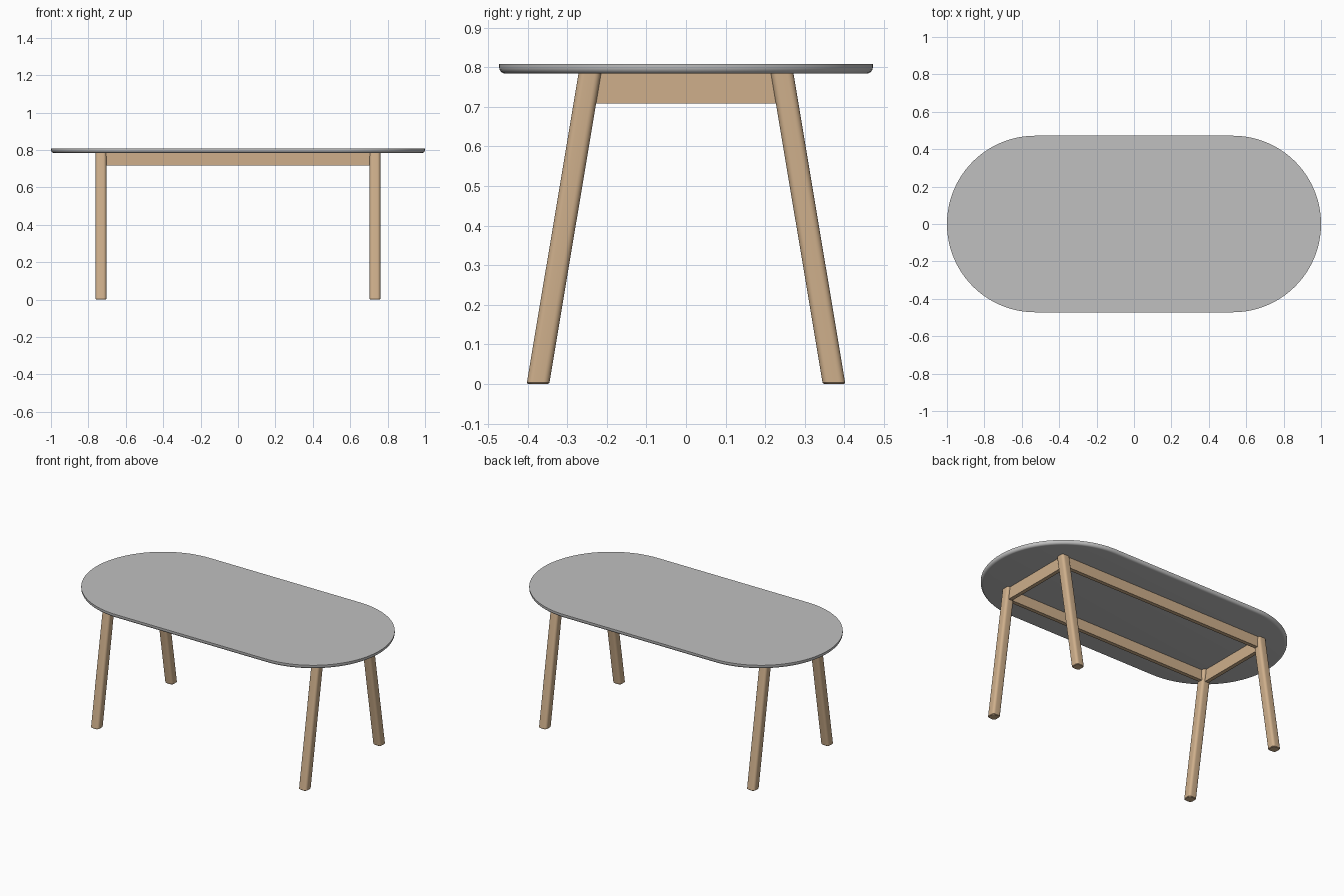
import bpy, bmesh, math

if "Cube" in bpy.data.objects:
    bpy.data.objects.remove(bpy.data.objects["Cube"])

TOP_Z, UNDER_Z = 0.808, 0.784


def material(name, rgb):
    m = bpy.data.materials.new(name)
    m.diffuse_color = (*rgb, 1)
    m.use_nodes = True
    m.node_tree.nodes["Principled BSDF"].inputs["Base Color"].default_value = m.diffuse_color
    return m


stone = material("light grey", (0.53, 0.53, 0.53))
wood = material("light wood", (0.62, 0.43, 0.26))


def rounded_rect(hx, hy, r, steps):
    """Outline of a rounded rectangle, counter-clockwise."""
    pts = []
    for k, (sx, sy) in enumerate([(1, 1), (-1, 1), (-1, -1), (1, -1)]):
        for i in range(steps + 1):
            a = math.pi / 2 * (k + i / steps)
            pts.append((sx * (hx - r) + r * math.cos(a),
                        sy * (hy - r) + r * math.sin(a)))
    return pts


def loft(name, rings, mat):
    """Skin a stack of equal-length rings, bottom to top, and cap both ends."""
    bm = bmesh.new()
    loops = [[bm.verts.new(p) for p in ring] for ring in rings]
    for a, b in zip(loops, loops[1:]):
        n = len(a)
        for i in range(n):
            j = (i + 1) % n
            bm.faces.new((a[i], a[j], b[j], b[i]))
    bm.faces.new(loops[0][::-1])
    bm.faces.new(loops[-1])
    bmesh.ops.remove_doubles(bm, verts=bm.verts, dist=1e-5)
    bmesh.ops.recalc_face_normals(bm, faces=bm.faces)
    mesh = bpy.data.meshes.new(name)
    bm.to_mesh(mesh)
    bm.free()
    obj = bpy.data.objects.new(name, mesh)
    bpy.context.collection.objects.link(obj)
    mesh.materials.append(mat)
    bpy.ops.object.select_all(action='DESELECT')
    obj.select_set(True)
    bpy.context.view_layer.objects.active = obj
    bpy.ops.object.shade_smooth_by_angle(angle=math.radians(30))
    return obj


# Table top: capsule outline, crisp upper edge, rounded lower edge
R = 0.016
rings = []
for i in range(7):
    a = math.pi / 2 * i / 6
    inset, z = R * (1 - math.sin(a)), UNDER_Z + R * (1 - math.cos(a))
    rings.append([(x, y, z) for x, y in
                  rounded_rect(1 - inset, 0.472 - inset, 0.472 - inset, 24)])
rings.append([(x, y, TOP_Z) for x, y in rounded_rect(1, 0.472, 0.472, 24)])
loft("table_top", rings, stone)

# Four legs, splayed front to back, with softened edges and feet
for sx, side in ((-1, "left"), (1, "right")):
    for sy, end in ((-1, "front"), (1, "back")):
        rings = []
        for z, half in ((0, 0.0255), (0.003, 0.0285), (UNDER_Z, 0.0285)):
            cy = sy * (0.374 - 0.131 * z / UNDER_Z)
            rings.append([(sx * 0.7325 + x, cy + y, z)
                          for x, y in rounded_rect(half, half, 0.016, 6)])
        loft(f"{end}_{side}_leg", rings, wood)


def rail(name, cx, cy, hx, hy, z0):
    corners = [(cx - hx, cy - hy), (cx + hx, cy - hy),
               (cx + hx, cy + hy), (cx - hx, cy + hy)]
    loft(name, [[(x, y, z) for x, y in corners] for z in (z0, UNDER_Z)], wood)


# Apron rails between the legs
for s, end, side in ((-1, "front", "left"), (1, "back", "right")):
    rail(f"{end}_rail", 0, s * 0.249, 0.73, 0.0125, 0.717)
    rail(f"{side}_rail", s * 0.7325, 0, 0.0125, 0.24, 0.709)
